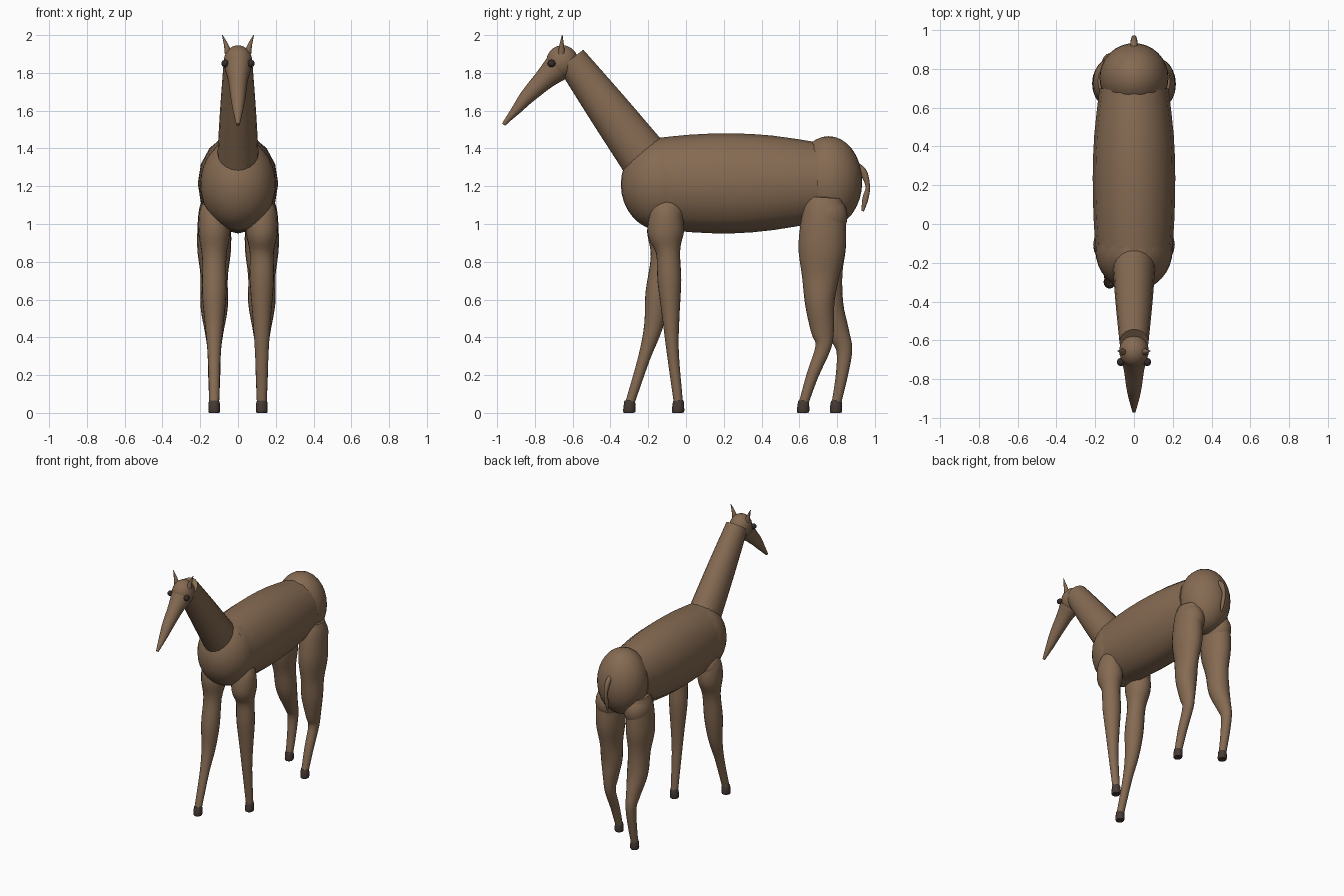
import bpy
import bmesh
from math import cos, sin, pi
from mathutils import Vector, Matrix

cube = bpy.data.objects.get("Cube")
if cube:
    bpy.data.objects.remove(cube, do_unlink=True)


def material(name, rgb):
    m = bpy.data.materials.new(name)
    m.use_nodes = True
    m.diffuse_color = (*rgb, 1)
    bsdf = next(n for n in m.node_tree.nodes if n.type == 'BSDF_PRINCIPLED')
    bsdf.inputs["Base Color"].default_value = (*rgb, 1)
    return m


HIDE = material("brown hide", (0.235, 0.145, 0.085))
HOOF = material("dark hoof", (0.06, 0.042, 0.035))
EYE = material("dark eye", (0.035, 0.025, 0.022))


def finish(name, bm, mat):
    bmesh.ops.recalc_face_normals(bm, faces=bm.faces)
    mesh = bpy.data.meshes.new(name)
    bm.to_mesh(mesh)
    bm.free()
    mesh.materials.append(mat)
    ob = bpy.data.objects.new(name, mesh)
    bpy.context.collection.objects.link(ob)
    bpy.ops.object.select_all(action='DESELECT')
    ob.select_set(True)
    bpy.context.view_layer.objects.active = ob
    bpy.ops.object.shade_smooth_by_angle(angle=pi / 4)
    return ob


def ball(name, centre, radii, mat=HIDE, seg=32):
    bm = bmesh.new()
    bmesh.ops.create_uvsphere(bm, u_segments=seg, v_segments=seg // 2, radius=1)
    bmesh.ops.transform(bm, verts=bm.verts, matrix=Matrix.Translation(centre)
                        @ Matrix.Diagonal((*radii, 1)))
    return finish(name, bm, mat)


def smooth_path(pts, steps):
    """Catmull-Rom interpolation through the sections."""
    p = [Vector(q) for q in pts]
    p = [2 * p[0] - p[1]] + p + [2 * p[-1] - p[-2]]
    out = []
    for a, b, c, d in zip(p, p[1:], p[2:], p[3:]):
        for i in range(steps):
            t = i / steps
            out.append(0.5 * (2 * b + (c - a) * t + (2 * a - 5 * b + 4 * c - d) * t ** 2
                              + (3 * b - a - 3 * c + d) * t ** 3))
    return out + [p[-2]]


def loft(name, sections, x=0, mat=HIDE, sides=20, steps=4):
    """Sections are (y, z, half width, half depth[, x offset])."""
    secs = smooth_path([(*s, 0)[:5] if len(s) == 4 else s for s in sections], steps)
    bm = bmesh.new()
    rings = []
    for i, s in enumerate(secs):
        t = secs[min(i + 1, len(secs) - 1)] - secs[max(i - 1, 0)]
        normal = Vector((0, -t[1], t[0])).normalized()
        centre = Vector((x + s[4], s[0], s[1]))
        rings.append([bm.verts.new(centre + Vector((s[2] * cos(a), 0, 0)) + normal * s[3] * sin(a))
                      for a in (2 * pi * k / sides for k in range(sides))])
    for r, q in zip(rings, rings[1:]):
        for k in range(sides):
            n = (k + 1) % sides
            bm.faces.new((r[k], r[n], q[n], q[k]))
    bm.faces.new(rings[0])
    bm.faces.new(rings[-1])
    return finish(name, bm, mat)


# Trunk
loft("barrel", [(-.17, 1.215, .195, .238), (.02, 1.215, .208, .258), (.24, 1.215, .213, .265),
                (.46, 1.218, .205, .25), (.7, 1.22, .178, .212)], sides=16, steps=2)
ball("chest", (0, -.13, 1.21), (.2, .215, .245))
ball("rump", (0, .755, 1.225), (.178, .178, .24))

# Neck and head
loft("neck", [(-.13, 1.23, .118, .15), (-.22, 1.35, .11, .132), (-.41, 1.605, .095, .11),
              (-.61, 1.873, .075, .083)])
ball("skull", (0, -.655, 1.858), (.076, .085, .088))
loft("snout", [(-.685, 1.825, .07, .075), (-.75, 1.765, .053, .056), (-.84, 1.675, .04, .04),
               (-.89, 1.615, .03, .028), (-.935, 1.563, .018, .017), (-.966, 1.526, .009, .01)])

# Tail
loft("tail", [(.89, 1.32, .016, .016), (.938, 1.275, .018, .02), (.962, 1.2, .013, .012),
              (.95, 1.135, .013, .016), (.935, 1.068, .005, .007)], sides=12)

# Horns and eyes
for side, s in (("left", 1), ("right", -1)):
    loft(side + "_horn", [(-.66, 1.9, .02, .02, .05 * s), (-.658, 1.95, .012, .012, .063 * s),
                          (-.655, 2.0, .002, .002, .083 * s)], sides=10)
    ball(side + "_eye", (.068 * s, -.712, 1.85), (.02, .021, .02), EYE, 16)

# Legs: top to ankle, each in its own stride pose
legs = {
    "left_front": (1, [(-.1, 1.12, .05, .06), (-.105, 1.06, .08, .085), (-.107, .95, .083, .096),
                       (-.095, .85, .064, .064), (-.088, .7, .064, .063), (-.08, .5, .048, .045),
                       (-.07, .32, .036, .032), (-.04, .05, .026, .024)]),
    "right_front": (-1, [(-.1, 1.12, .05, .06), (-.105, 1.06, .08, .085), (-.11, .95, .083, .096),
                         (-.125, .82, .064, .062), (-.15, .63, .064, .065), (-.172, .46, .048, .05),
                         (-.222, .29, .033, .032), (-.298, .05, .026, .024)]),
    "left_back": (1, [(.735, 1.14, .06, .09), (.73, 1.06, .083, .112), (.72, .88, .09, .125),
                      (.712, .72, .072, .098), (.708, .58, .072, .078), (.722, .44, .048, .062),
                      (.727, .35, .036, .042), (.67, .2, .032, .032), (.622, .05, .026, .025)]),
    "right_back": (-1, [(.735, 1.14, .06, .09), (.73, 1.06, .083, .112), (.725, .88, .09, .122),
                        (.738, .72, .072, .09), (.76, .56, .072, .075), (.81, .42, .048, .056),
                        (.838, .33, .036, .042), (.825, .2, .032, .032), (.796, .05, .026, .025)]),
}
for name, (s, path) in legs.items():
    x = .126 * s
    loft(name + "_leg", path, x=x)
    y = path[-1][0]
    loft(name + "_hoof", [(y, .066, .024, .024), (y, .058, .029, .029), (y - .002, .012, .031, .033),
                          (y - .002, 0, .027, .029)], x=x, mat=HOOF, sides=16, steps=2)
    # Shoulder and hip muscles that join the leg to the trunk
    if "front" in name:
        ball(name + "_shoulder", (.12 * s, -.1, 1.05), (.083, .088, .1))
    else:
        ball(name + "_hip", (.118 * s, .74, 1.04), (.092, .115, .12))
